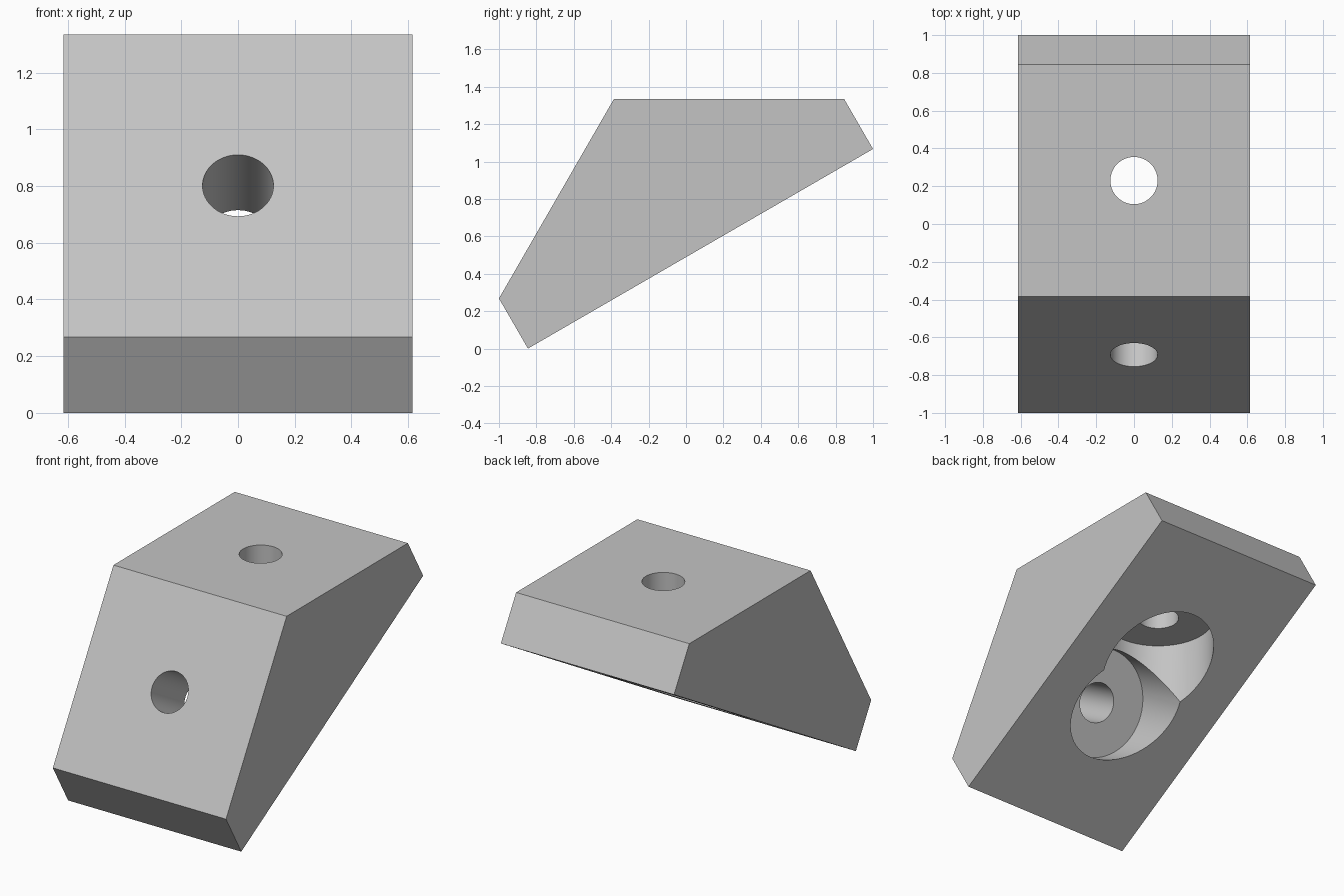
import bpy
import bmesh
from mathutils import Vector
from math import radians, sin, cos

cube = bpy.data.objects.get("Cube")
if cube:
    bpy.data.objects.remove(cube, do_unlink=True)

grey = bpy.data.materials.new("light_grey")
grey.use_nodes = True
colour = (0.55, 0.55, 0.55, 1)
grey.diffuse_color = colour
grey.node_tree.nodes["Principled BSDF"].inputs["Base Color"].default_value = colour

WIDTH = 1.23
HOLE_RADIUS, BORE_RADIUS = 0.125, 0.34
WALL = 0.39  # material left between outer face and bore floor

# Bracket body: side profile extruded across the width
profile = [(-1, 0.268), (-0.845, 0), (1, 1.067), (0.845, 1.335), (-0.385, 1.335)]
bm = bmesh.new()
side = bm.faces.new([bm.verts.new((-WIDTH / 2, y, z)) for y, z in profile])
extruded = bmesh.ops.extrude_face_region(bm, geom=[side])["geom"]
bmesh.ops.translate(bm, vec=(WIDTH, 0, 0),
                    verts=[v for v in extruded if isinstance(v, bmesh.types.BMVert)])
bmesh.ops.recalc_face_normals(bm, faces=bm.faces)
mesh = bpy.data.meshes.new("bracket_body")
bm.to_mesh(mesh)
bm.free()
body = bpy.data.objects.new("bracket_body", mesh)
bpy.context.collection.objects.link(body)
mesh.materials.append(grey)


def drill(name, face_centre, inward, start, end, radius):
    """Cut a cylinder along the inward axis between two depths."""
    bpy.ops.mesh.primitive_cylinder_add(
        vertices=64, radius=radius, depth=end - start,
        location=face_centre + inward * (start + end) / 2,
        rotation=inward.to_track_quat('Z', 'X').to_euler())
    cutter = bpy.context.object
    cutter.name = name
    cutter.hide_render = True
    cutter.data.materials.append(grey)
    bpy.ops.object.select_all(action='DESELECT')
    body.select_set(True)
    bpy.context.view_layer.objects.active = body
    mod = body.modifiers.new(name, 'BOOLEAN')
    mod.operation = 'DIFFERENCE'
    mod.solver = 'EXACT'
    mod.object = cutter
    bpy.ops.object.modifier_apply(modifier=mod.name)
    bpy.data.objects.remove(cutter, do_unlink=True)


# Screw hole and wide counterbore behind each of the two mounting faces
tilt = radians(30)
mounts = {
    "top": (Vector((0, 0.23, 1.335)), Vector((0, 0, -1))),
    "front": (Vector((0, -0.6925, 0.8015)), Vector((0, cos(tilt), -sin(tilt)))),
}
for label, (centre, inward) in mounts.items():
    drill(label + "_bore", centre, inward, WALL, 1.5, BORE_RADIUS)
for label, (centre, inward) in mounts.items():
    drill(label + "_hole", centre, inward, -0.1, WALL + 0.1, HOLE_RADIUS)

bpy.ops.object.shade_smooth_by_angle(angle=radians(25))
